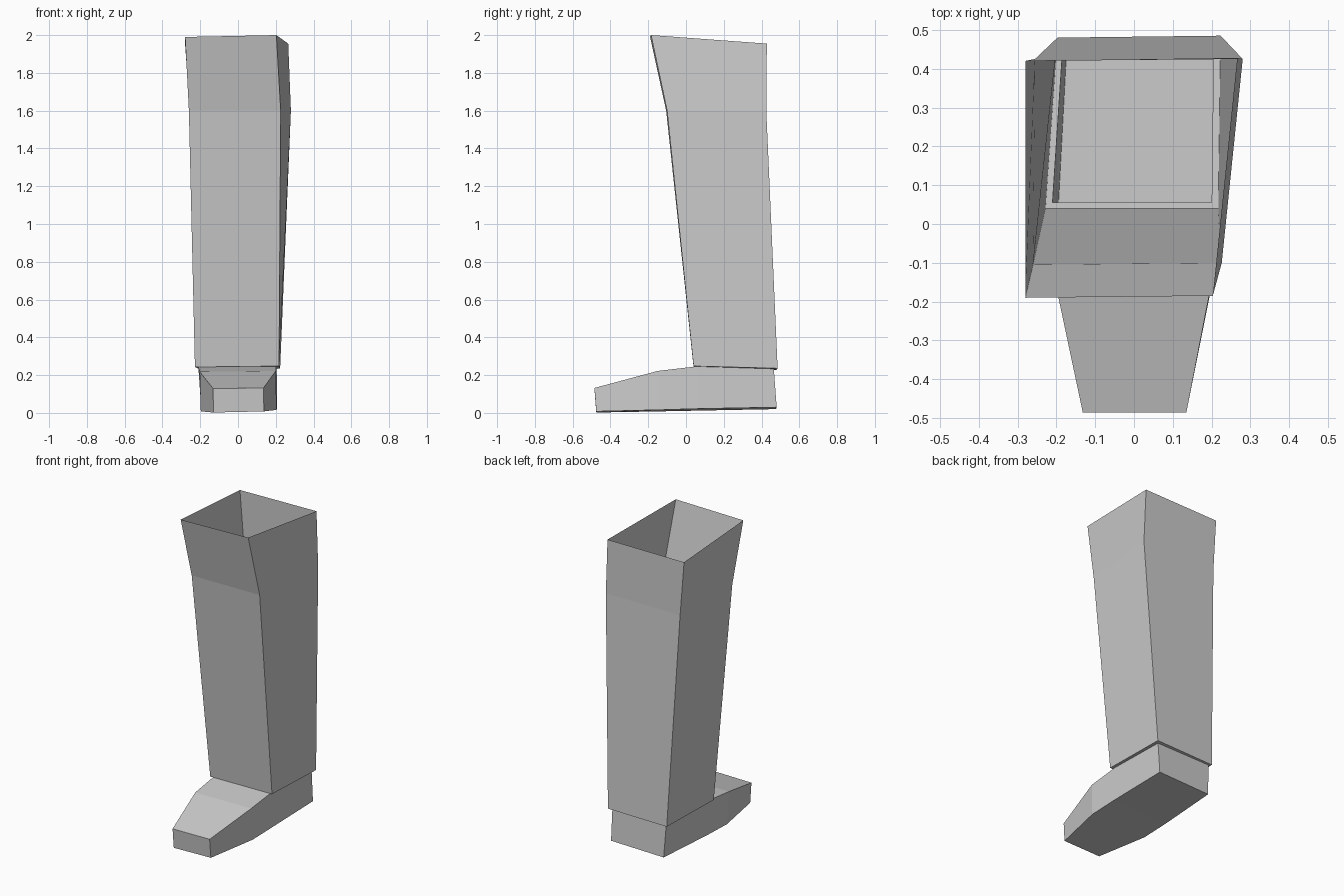
import bpy
import bmesh

cube = bpy.data.objects.get("Cube")
if cube:
    bpy.data.objects.remove(cube, do_unlink=True)

grey = bpy.data.materials.new("plain grey")
grey.use_nodes = True
colour = (0.6, 0.6, 0.6, 1)
grey.diffuse_color = colour
grey.node_tree.nodes["Principled BSDF"].inputs["Base Color"].default_value = colour


def loft(name, rings, skip=(), caps=()):
    """Bridge four-cornered rings, leaving out (ring, side) panels in skip."""
    bm = bmesh.new()
    loops = [[bm.verts.new(p) for p in ring] for ring in rings]
    for i, (a, b) in enumerate(zip(loops, loops[1:])):
        for s in range(4):
            t = (s + 1) % 4
            if (i, s) not in skip:
                bm.faces.new((a[s], a[t], b[t], b[s]))
    for i in caps:
        bm.faces.new(loops[i])
    bmesh.ops.recalc_face_normals(bm, faces=bm.faces)
    mesh = bpy.data.meshes.new(name)
    bm.to_mesh(mesh)
    bm.free()
    mesh.materials.append(grey)
    obj = bpy.data.objects.new(name, mesh)
    bpy.context.collection.objects.link(obj)
    return obj


# Ankle opening shared by shaft and foot: front pair, then back pair
front_l, front_r = (-0.21, 0.055, 0.244), (0.20, 0.055, 0.246)
back_r, back_l = (0.205, 0.465, 0.233), (-0.183, 0.465, 0.228)

# Open shaft, widening to the rim, with a narrow ledge around the ankle
loft("boot_shaft", [
    [front_l, front_r, back_r, back_l],
    [(-0.228, 0.04, 0.243), (0.217, 0.04, 0.248), (0.223, 0.485, 0.236), (-0.197, 0.48, 0.228)],
    [(-0.26, -0.105, 1.60), (0.226, -0.10, 1.60), (0.28, 0.425, 1.60), (-0.255, 0.425, 1.60)],
    [(-0.28, -0.19, 1.99), (0.203, -0.185, 2.0), (0.266, 0.428, 1.955), (-0.28, 0.42, 1.95)],
])

# Hollow foot from toe to heel: sole pair, then upper pair; top open at the ankle
loft("boot_foot", [
    [(-0.13, -0.475, 0.002), (0.137, -0.475, 0.008), (0.135, -0.485, 0.132), (-0.132, -0.485, 0.129)],
    [(-0.197, -0.14, 0.008), (0.204, -0.14, 0.016), (0.20, -0.15, 0.222), (-0.203, -0.15, 0.218)],
    [(-0.194, 0.06, 0.012), (0.206, 0.06, 0.022), front_r, front_l],
    [(-0.172, 0.476, 0.02), (0.204, 0.48, 0.03), back_r, back_l],
], skip={(2, 2)}, caps=(0, 3))
